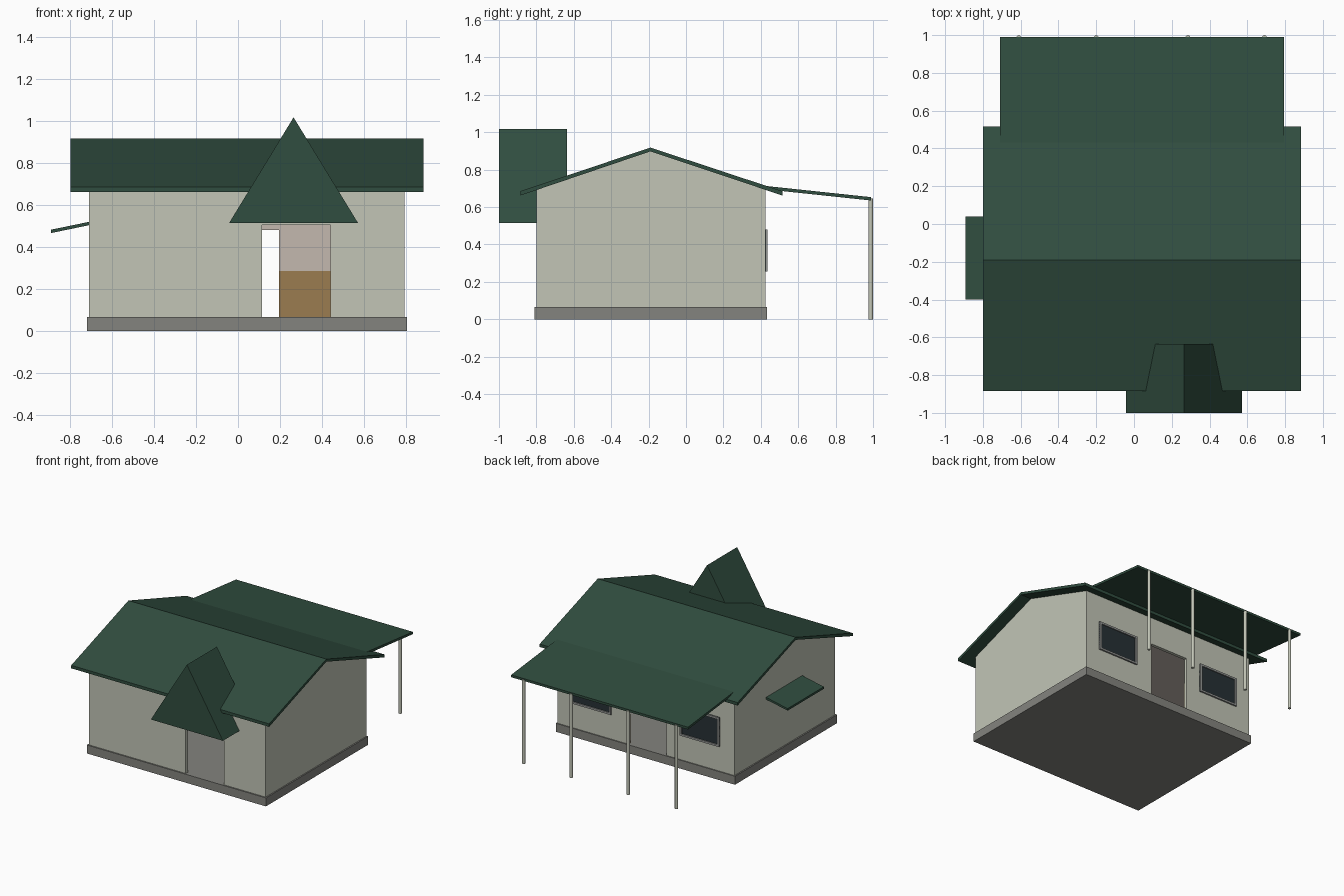
import bpy, bmesh

if "Cube" in bpy.data.objects:
    bpy.data.objects.remove(bpy.data.objects["Cube"])

def material(name, rgb):
    m = bpy.data.materials.new(name)
    m.diffuse_color = (*rgb, 1)
    m.use_nodes = True
    m.node_tree.nodes["Principled BSDF"].inputs["Base Color"].default_value = m.diffuse_color
    return m

WALL = material("wall_paint", (0.54, 0.56, 0.47))
ROOF = material("roof_green", (0.03, 0.075, 0.05))
INNER = material("inner_plaster", (0.55, 0.48, 0.43))
STONE = material("plinth_grey", (0.23, 0.23, 0.21))
WOOD = material("dado_brown", (0.33, 0.20, 0.08))
GLASS = material("dark_glass", (0.02, 0.03, 0.035))
FRAME = material("frame_grey", (0.30, 0.31, 0.30))

def prism(name, points, lo, hi, axis, mat):
    """Extrude a profile: (y, z) points along x, or (x, z) points along y."""
    bm = bmesh.new()
    place = (lambda p, t: (t, *p)) if axis == "x" else (lambda p, t: (p[0], t, p[1]))
    face = bm.faces.new([bm.verts.new(place(p, lo)) for p in points])
    ext = bmesh.ops.extrude_face_region(bm, geom=[face])
    d = hi - lo
    bmesh.ops.translate(bm, vec=(d, 0, 0) if axis == "x" else (0, d, 0),
                        verts=[v for v in ext["geom"] if isinstance(v, bmesh.types.BMVert)])
    bmesh.ops.recalc_face_normals(bm, faces=bm.faces)
    me = bpy.data.meshes.new(name)
    bm.to_mesh(me)
    bm.free()
    ob = bpy.data.objects.new(name, me)
    bpy.context.collection.objects.link(ob)
    me.materials.append(mat)
    return ob

def box(name, x0, x1, y0, y1, z0, z1, mat):
    return prism(name, [(y0, z0), (y1, z0), (y1, z1), (y0, z1)], x0, x1, "x", mat)

def cut(target, cutter):
    mod = target.modifiers.new(cutter.name, "BOOLEAN")
    mod.operation, mod.object, mod.solver = "DIFFERENCE", cutter, "EXACT"
    mod.material_mode = "TRANSFER"
    cutter.hide_render = True
    cutter.hide_set(True)

# Plinth and gabled house body
box("plinth", -0.72, 0.805, -0.81, 0.433, 0, 0.065, STONE)
walls = prism("walls", [(-0.80, 0.06), (0.425, 0.06), (0.425, 0.70), (-0.19, 0.905), (-0.80, 0.70)],
              -0.71, 0.795, "x", WALL)

# Hollow room and the two door openings
cut(walls, box("room_cutter", -0.685, 0.77, -0.775, 0.40, 0.05, 0.51, INNER))
cut(walls, box("front_door_cutter", 0.115, 0.44, -0.85, -0.75, 0.05, 0.505, WALL))
cut(walls, box("back_door_cutter", -0.13, 0.195, 0.38, 0.48, 0.05, 0.48, WALL))

# Brown dado on the inner back wall, either side of the back door
for name, a, b in (("dado_right", 0.195, 0.77), ("dado_left", -0.685, -0.13)):
    box(name, a, b, 0.394, 0.402, 0.06, 0.285, WOOD)

# Main roof: a folded sheet along x
prism("main_roof", [(-0.885, 0.685), (-0.19, 0.918), (0.515, 0.685),
                    (0.515, 0.662), (-0.19, 0.898), (-0.885, 0.662)], -0.80, 0.885, "x", ROOF)

# Back porch roof and its posts
prism("porch_roof", [(0.425, 0.713), (0.99, 0.653), (0.99, 0.635), (0.425, 0.695)],
      -0.71, 0.795, "x", ROOF)
for i, x in enumerate((-0.61, -0.20, 0.285, 0.69)):
    bpy.ops.mesh.primitive_cylinder_add(vertices=12, radius=0.012, depth=0.645,
                                        location=(x, 0.988, 0.3225))
    post = bpy.context.object
    post.name = f"porch_post_{i + 1}"
    post.data.materials.append(WALL)
    bpy.ops.object.shade_smooth_by_angle()

# Steep gable over the front door
prism("entrance_gable", [(-0.042, 0.515), (0.572, 0.515), (0.265, 1.018)], -1.0, -0.635, "y", ROOF)

# Small sloping canopy on the left wall
prism("side_canopy", [(-0.70, 0.522), (-0.893, 0.482), (-0.893, 0.466), (-0.70, 0.506)],
      -0.40, 0.04, "y", ROOF)

# Back windows: four frame bars around a dark pane
for side, x0, x1 in (("right", 0.335, 0.68), ("left", -0.585, -0.25)):
    z0, z1, t, y0, y1 = 0.255, 0.48, 0.015, 0.42, 0.437
    box(f"window_pane_{side}", x0, x1, y0, 0.429, z0, z1, GLASS)
    box(f"window_sill_{side}", x0, x1, y0, y1, z0, z0 + t, FRAME)
    box(f"window_head_{side}", x0, x1, y0, y1, z1 - t, z1, FRAME)
    for j, x in enumerate((x0, x1 - t)):
        box(f"window_jamb_{side}_{j + 1}", x, x + t, y0, y1, z0 + t, z1 - t, FRAME)
